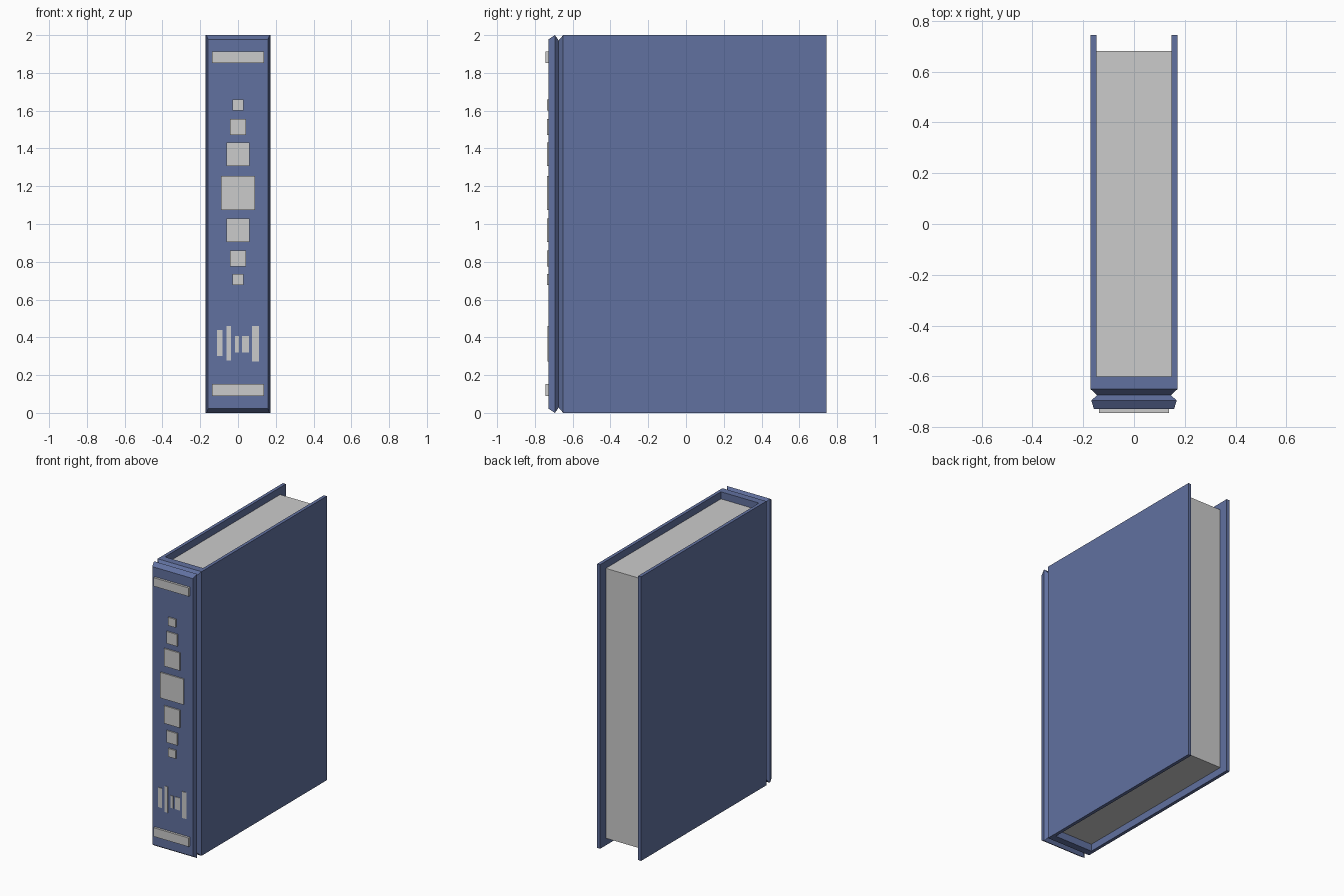
import bpy, bmesh
from mathutils import Vector

if "Cube" in bpy.data.objects:
    bpy.data.objects.remove(bpy.data.objects["Cube"])

navy = bpy.data.materials.new("navy_cloth")
navy.diffuse_color = (0.12, 0.165, 0.35, 1)
navy.use_nodes = True
navy.node_tree.nodes["Principled BSDF"].inputs["Base Color"].default_value = navy.diffuse_color


def make_object(name, bm, mat=None):
    bmesh.ops.recalc_face_normals(bm, faces=bm.faces)
    mesh = bpy.data.meshes.new(name)
    bm.to_mesh(mesh)
    bm.free()
    obj = bpy.data.objects.new(name, mesh)
    bpy.context.collection.objects.link(obj)
    if mat:
        mesh.materials.append(mat)
    return obj


def box(name, x0, x1, y0, y1, z0, z1):
    bm = bmesh.new()
    bmesh.ops.create_cube(bm, size=1)
    for v in bm.verts:
        v.co = Vector((x1 if v.co.x > 0 else x0,
                       y1 if v.co.y > 0 else y0,
                       z1 if v.co.z > 0 else z0))
    return make_object(name, bm)


# Cover: U-shaped outline of two boards and the back strip, raised to full height
W, INNER, HINGE, PAGE_BACK, EDGE = 0.171, 0.148, -0.65, -0.60, 0.744
outline = [(-W, HINGE), (W, HINGE), (W, EDGE), (INNER, EDGE),
           (INNER, PAGE_BACK), (-INNER, PAGE_BACK), (-INNER, EDGE), (-W, EDGE)]
bm = bmesh.new()
base = bm.faces.new([bm.verts.new((x, y, 0)) for x, y in outline])
top = bmesh.ops.extrude_face_region(bm, geom=[base], use_keep_orig=True)
for v in top["geom"]:
    if isinstance(v, bmesh.types.BMVert):
        v.co.z = 2

# Spine: hinge groove, raised back and bevelled front, extruded from the back strip
face = next(f for f in bm.faces
            if all(abs(v.co.y - HINGE) < 1e-4 for v in f.verts))
for y, half_width, inset in [(-0.674, 0.145, 0.028),
                             (-0.694, 0.168, 0.0),
                             (-0.728, 0.158, 0.022)]:
    face = bmesh.ops.extrude_discrete_faces(bm, faces=[face])["faces"][0]
    for v in face.verts:
        v.co = Vector((half_width if v.co.x > 0 else -half_width, y,
                       2 - inset if v.co.z > 1 else inset))
make_object("cover", bm, navy)

# Page block
box("pages", -INNER, INNER, PAGE_BACK, 0.68, 0.05, 1.95)

# Bands across the top and bottom of the spine
for z0, z1 in [(0.09, 0.152), (1.852, 1.912)]:
    box("spine_band", -0.137, 0.137, -0.744, -0.72, z0, z1)

# Column of square studs: centre height, half size
for z, h in [(1.63, 0.029), (1.514, 0.042), (1.369, 0.062), (1.165, 0.09),
             (0.966, 0.062), (0.817, 0.042), (0.707, 0.029)]:
    box("spine_square", -h, h, -0.737, -0.72, z - h, z + h)

# Small upright bars above the lower band
for x0, x1, z0, z1 in [(-0.11, -0.081, 0.30, 0.438), (-0.06, -0.036, 0.278, 0.461),
                       (-0.015, 0.006, 0.32, 0.407), (0.02, 0.059, 0.32, 0.407),
                       (0.075, 0.11, 0.273, 0.459)]:
    box("spine_bar", x0, x1, -0.732, -0.72, z0, z1)
